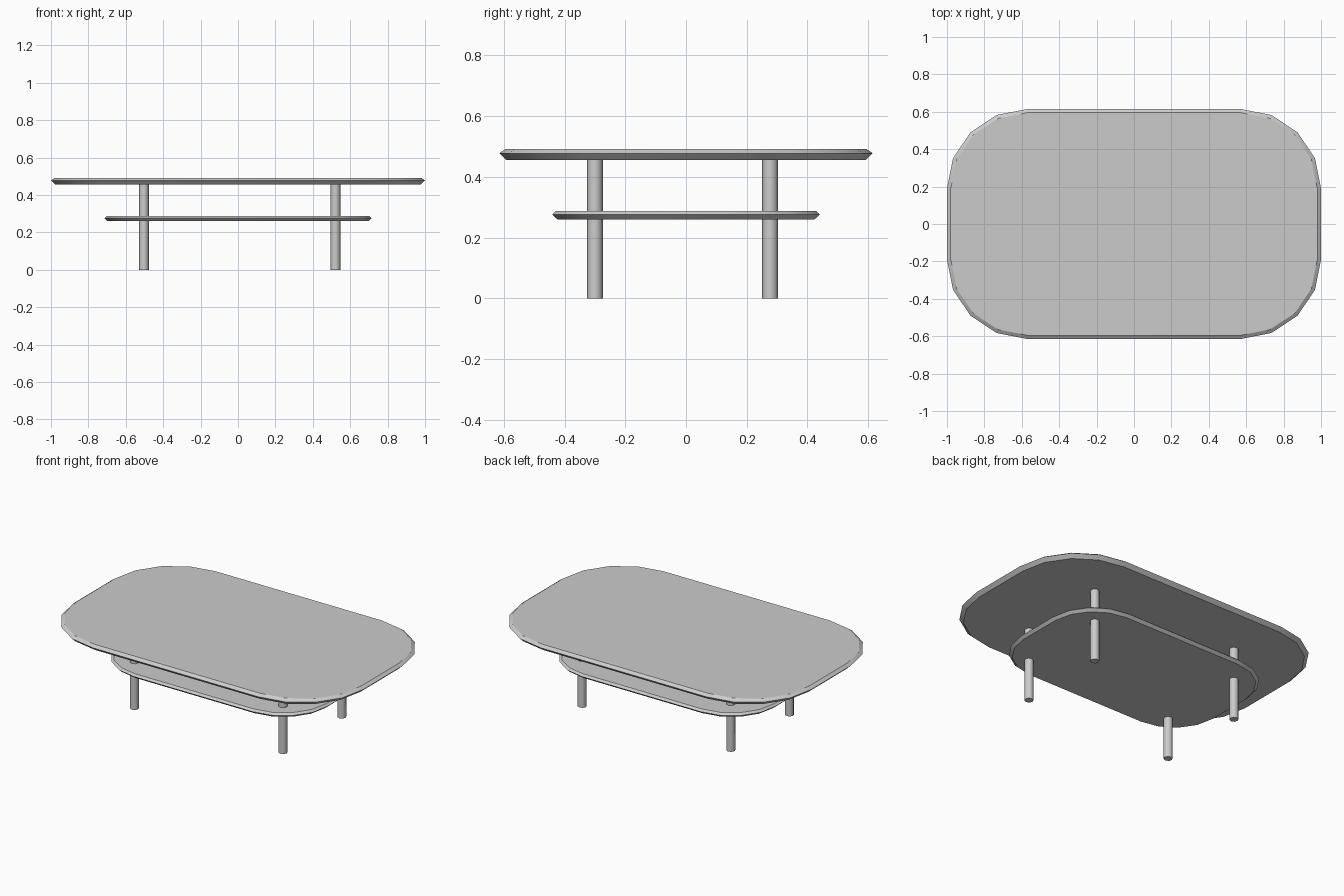
import bpy, bmesh
from math import cos, sin, pi, radians

if "Cube" in bpy.data.objects:
    bpy.data.objects.remove(bpy.data.objects["Cube"])


def outline(hx, hy, rx, ry, inset, z, segs=4):
    """Rounded rectangle ring, counter-clockwise, pulled in by inset."""
    pts = []
    for q, (sx, sy) in enumerate([(1, 1), (-1, 1), (-1, -1), (1, -1)]):
        for i in range(segs + 1):
            a = (q + i / segs) * pi / 2
            pts.append((sx * (hx - rx) + (rx - inset) * cos(a),
                        sy * (hy - ry) + (ry - inset) * sin(a), z))
    return pts


def finish(name, bm, angle):
    bmesh.ops.recalc_face_normals(bm, faces=bm.faces)
    me = bpy.data.meshes.new(name)
    bm.to_mesh(me)
    bm.free()
    ob = bpy.data.objects.new(name, me)
    bpy.context.collection.objects.link(ob)
    bpy.ops.object.select_all(action='DESELECT')
    ob.select_set(True)
    bpy.context.view_layer.objects.active = ob
    bpy.ops.object.shade_smooth_by_angle(angle=radians(angle))
    return ob


def slab(name, hx, hy, rx, ry, profile):
    """Stack of outline rings with flat caps; profile = (inset, z)."""
    bm = bmesh.new()
    rings = [[bm.verts.new(p) for p in outline(hx, hy, rx, ry, d, z)]
             for d, z in profile]
    n = len(rings[0])
    for lo, hi in zip(rings, rings[1:]):
        for i in range(n):
            j = (i + 1) % n
            bm.faces.new((lo[i], lo[j], hi[j], hi[i]))
    bm.faces.new(rings[0][::-1])
    bm.faces.new(rings[-1])
    return finish(name, bm, 30)


# Table top and the smaller shelf below it
slab("table_top", 1.0, 0.615, 0.43, 0.425,
     [(0.023, 0.456), (0.0, 0.478), (0.02, 0.492)])
slab("lower_shelf", 0.715, 0.441, 0.307, 0.304,
     [(0.018, 0.26), (0.0, 0.276), (0.013, 0.288)])

# Four straight round legs running through the shelf to the top
for side, x in (("left", -0.503), ("right", 0.521)):
    for end, y in (("front", -0.30), ("back", 0.277)):
        bm = bmesh.new()
        bmesh.ops.create_cone(bm, cap_ends=True, segments=8,
                              radius1=0.026, radius2=0.026, depth=0.46)
        bmesh.ops.translate(bm, verts=bm.verts, vec=(x, y, 0.23))
        finish(f"{end}_{side}_leg", bm, 50)
